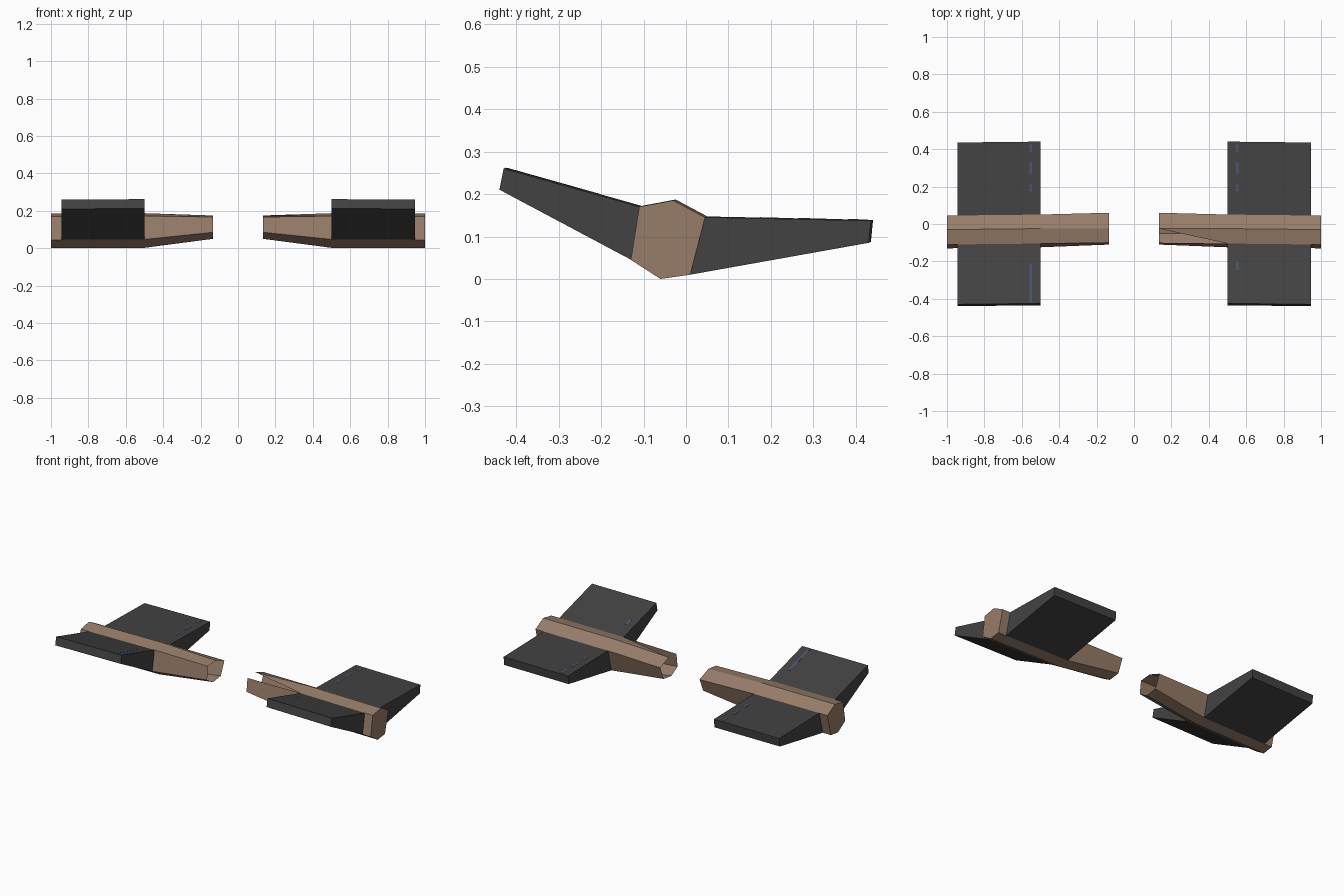
import bpy, bmesh
from mathutils import Vector

if "Cube" in bpy.data.objects:
    bpy.data.objects.remove(bpy.data.objects["Cube"])


def material(name, rgb):
    m = bpy.data.materials.new(name)
    m.diffuse_color = (*rgb, 1)
    m.use_nodes = True
    m.node_tree.nodes["Principled BSDF"].inputs["Base Color"].default_value = m.diffuse_color
    return m


BROWN = material("worn_brown", (0.31, 0.205, 0.143))
DARK = material("charcoal", (0.055, 0.055, 0.055))
BLUE = material("slate_blue", (0.07, 0.085, 0.16))

# Six-sided section (y, z), clockwise from the upper front corner
OUTER = [(-0.11, 0.17), (-0.03, 0.185), (0.045, 0.145),
         (0.01, 0.01), (-0.06, 0.0), (-0.13, 0.045)]
INNER = [(-0.10, 0.167), (-0.025, 0.175), (0.06, 0.142),
         (0.025, 0.06), (-0.05, 0.05), (-0.11, 0.085)]
# Blade sections (y, z): two root corners, then two tip corners
FRONT = [OUTER[0], OUTER[5], (-0.44, 0.21), (-0.43, 0.26)]
BACK = [OUTER[2], OUTER[3], (0.43, 0.085), (0.435, 0.137)]


def ring(section, x):
    # The whole part is turned very slightly along its length
    t = (1 - x) * 0.011
    return [Vector((x, y + t, z + t * 0.4)) for y, z in section]


def loft(name, rings, side, mat, cap_first=True, torn=False):
    """Skin cross-sections into one flat-shaded part."""
    bm = bmesh.new()
    vs = [[bm.verts.new((p.x * side, p.y, p.z)) for p in r] for r in rings]
    n = len(vs[0])
    for k, (a, b) in enumerate(zip(vs, vs[1:])):
        for i in range(n):
            j = (i + 1) % n
            if torn and k == 0 and i == 0:
                bm.faces.new((a[j], b[j], b[i]))   # torn upper corner
            else:
                bm.faces.new((a[i], a[j], b[j], b[i]))
    bm.faces.new(vs[-1])
    if cap_first:
        bm.faces.new(vs[0])
    bmesh.ops.recalc_face_normals(bm, faces=bm.faces)
    me = bpy.data.meshes.new(name)
    bm.to_mesh(me)
    bm.free()
    me.materials.append(mat)
    ob = bpy.data.objects.new(name, me)
    bpy.context.collection.objects.link(ob)


def strip(name, root, tip, t0, t1, x, side):
    """Thin coloured inlay on the top of a blade."""
    a, b = Vector(root), Vector(tip)
    p, q = a.lerp(b, t0), a.lerp(b, t1)
    sec = [(p.x, p.y - 0.002), (q.x, q.y - 0.002),
           (q.x, q.y + 0.001), (p.x, p.y + 0.001)]
    loft(name, [ring(sec, x - 0.007), ring(sec, x + 0.007)], side, BLUE)


for label, side in (("right", 1), ("left", -1)):
    # Hollow shaft: tapered and open inside, capped outside
    inner = [Vector((0.135, y, z)) for y, z in INNER]
    loft(f"{label}_shaft", [inner, ring(OUTER, 0.5), ring(OUTER, 1.0)],
         side, BROWN, cap_first=False, torn=side > 0)
    # Blades, with worn slate inlays
    for part, sec, patches in (("front", FRONT, [(0.3, 0.45)]),
                               ("back", BACK, [(0.32, 0.43), (0.55, 0.72), (0.85, 0.97)])):
        loft(f"{label}_{part}_blade", [ring(sec, 0.5), ring(sec, 0.945)], side, DARK)
        if (label, part) == ("left", "front"):
            patches = [(0.35, 0.98)]
        for i, (t0, t1) in enumerate(patches):
            strip(f"{label}_{part}_inlay_{i}", sec[0], sec[3], t0, t1, 0.552, side)
